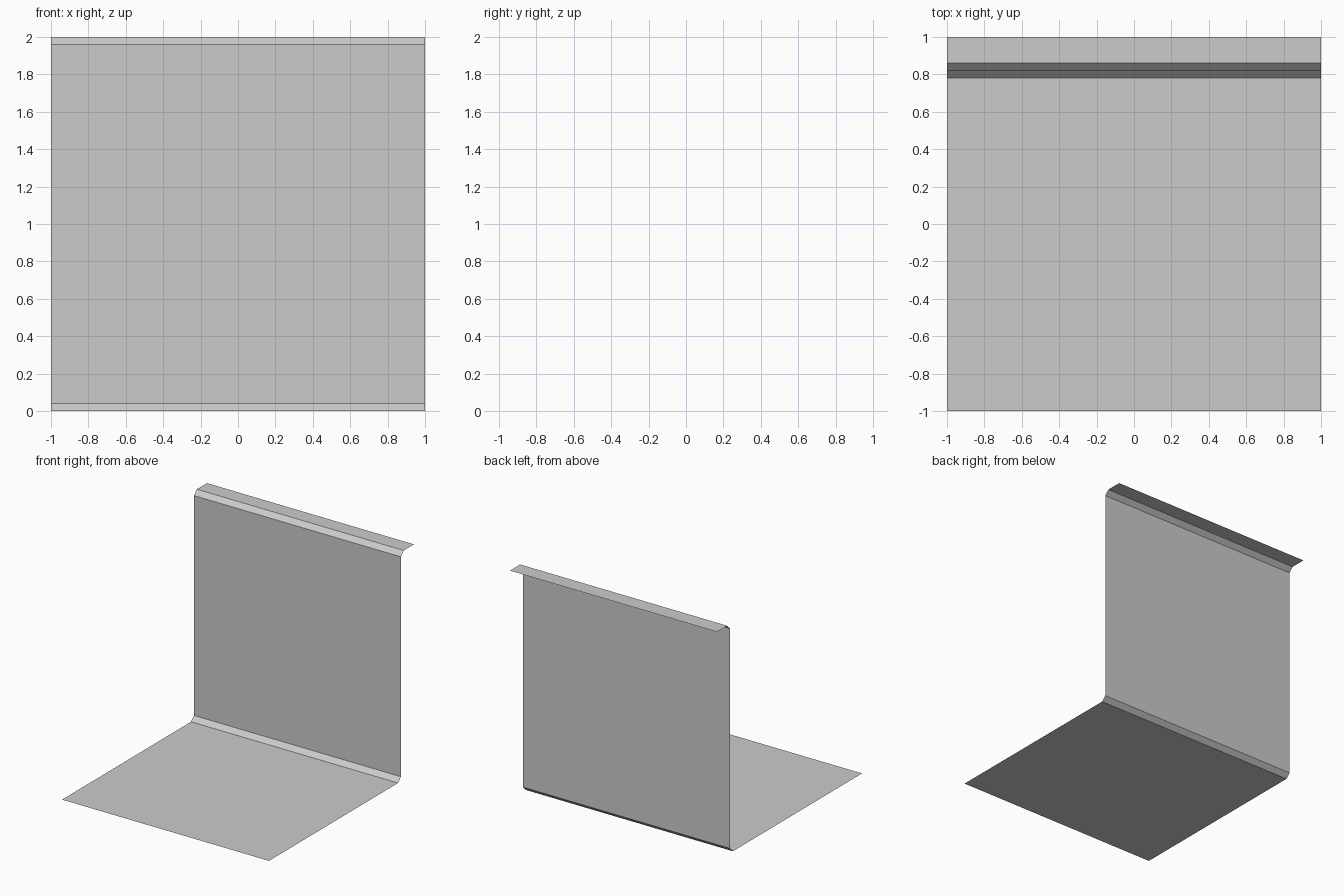
import bpy
import bmesh

if "Cube" in bpy.data.objects:
    bpy.data.objects.remove(bpy.data.objects["Cube"])

# Side profile (y, z): floor, chamfer, back wall, chamfer, top lip
PROFILE = [(-1, 0), (0.78, 0), (0.82, 0.04), (0.82, 1.96), (0.86, 2), (1, 2)]

bm = bmesh.new()
verts = [bm.verts.new((-1, y, z)) for y, z in PROFILE]
edges = [bm.edges.new(pair) for pair in zip(verts, verts[1:])]

# Sweep the open profile across the full width as a thin sheet
swept = bmesh.ops.extrude_edge_only(bm, edges=edges)["geom"]
moved = [g for g in swept if isinstance(g, bmesh.types.BMVert)]
bmesh.ops.translate(bm, verts=moved, vec=(2, 0, 0))

# Make the sheet face up and to the front
bm.normal_update()
for face in bm.faces:
    if face.normal.z - face.normal.y < 0:
        face.normal_flip()

mesh = bpy.data.meshes.new("folded_sheet")
bm.to_mesh(mesh)
bm.free()
sheet = bpy.data.objects.new("folded_sheet", mesh)
bpy.context.collection.objects.link(sheet)
